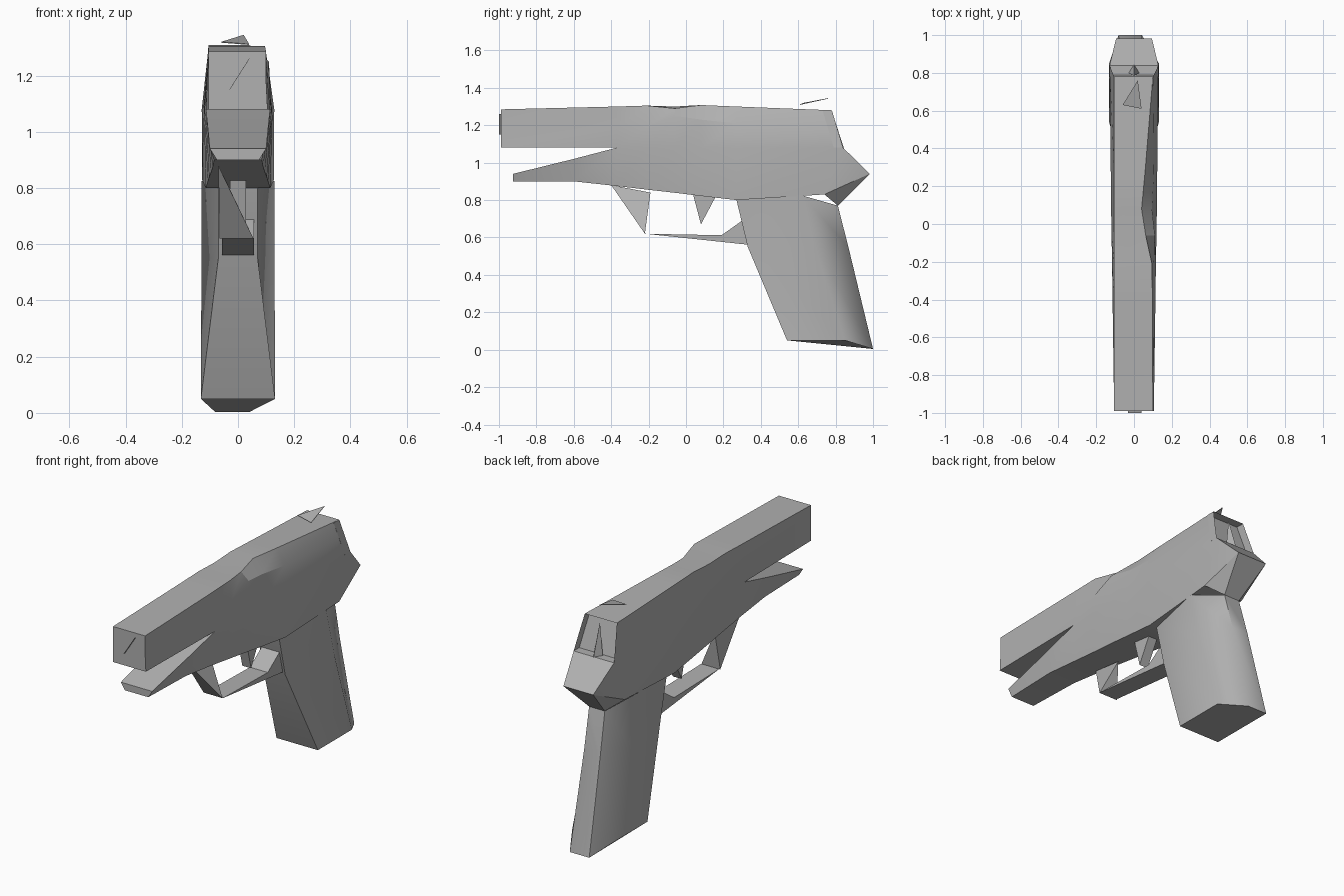
import bpy, bmesh, math

old = bpy.data.objects.get("Cube")
if old:
    bpy.data.objects.remove(old, do_unlink=True)

GREY = (0.44, 0.44, 0.44, 1)
mat = bpy.data.materials.new("plain grey")
mat.use_nodes = True
mat.diffuse_color = GREY
bsdf = mat.node_tree.nodes["Principled BSDF"]
bsdf.inputs["Base Color"].default_value = GREY
bsdf.inputs["Roughness"].default_value = 0.7


def finish(name, bm, smooth=None):
    bmesh.ops.recalc_face_normals(bm, faces=bm.faces[:])
    mesh = bpy.data.meshes.new(name)
    bm.to_mesh(mesh)
    bm.free()
    mesh.materials.append(mat)
    ob = bpy.data.objects.new(name, mesh)
    bpy.context.collection.objects.link(ob)
    if smooth:
        bpy.ops.object.select_all(action='DESELECT')
        ob.select_set(True)
        bpy.context.view_layer.objects.active = ob
        bpy.ops.object.shade_smooth_by_angle(angle=math.radians(smooth))


def loft(bm, rings, caps):
    """Skin a row of equal-sized point rings and cap the listed ends."""
    rows = [[bm.verts.new(p) for p in ring] for ring in rings]
    n = len(rows[0])
    for a, b in zip(rows, rows[1:]):
        for i in range(n):
            j = (i + 1) % n
            bm.faces.new((a[i], a[j], b[j], b[i]))
    for end in caps:
        bm.faces.new(rows[end])
    return rows


def extrude_profile(name, profile, half):
    """Side profile of (y, z) points, extruded across x."""
    bm = bmesh.new()
    loft(bm, [[(x, y, z) for y, z in profile] for x in (-half, half)], (0, -1))
    finish(name, bm)


def hull(name, points):
    bm = bmesh.new()
    for p in points:
        bm.verts.new(p)
    bmesh.ops.convex_hull(bm, input=bm.verts[:])
    finish(name, bm)


# Slide section: seam corners, right crease, right and left top edges
def slide_ring(y, w, crease, top, left_top, shear=0):
    return [(w, y + shear, 1.08), (crease[0], y + shear / 2, crease[1]),
            (top[0], y, top[1]), (-0.105, y, left_top),
            (-w, y + shear, 1.08)]


# Frame underside: y, z, half width
def under(y, z, w):
    return [(-w, y, z), (w, y, z)]


def frame_ring(y, low, high, wl, wh):
    return under(y, low, wl) + [(wh, y, high), (-wh, y, high)]


joint_slide = slide_ring(-0.37, 0.114, (0.105, 1.185), (0.097, 1.30), 1.30)
joint_under = under(-0.37, 0.875, 0.09)

bm = bmesh.new()
# Barrel end of the slide
loft(bm, [slide_ring(-0.99, 0.105, (0.10, 1.18), (0.10, 1.285), 1.285),
          joint_slide], (0,))
# Front rail of the frame
loft(bm, [frame_ring(-0.925, 0.90, 0.94, 0.075, 0.10),
          frame_ring(-0.60, 0.90, 1.02, 0.085, 0.108),
          joint_under + [joint_slide[0], joint_slide[-1]]], (0,))
# Slide and frame in one; the right top edge is cut in at the port
rows = loft(bm, [
    joint_under + joint_slide,
    under(-0.21, 0.856, 0.096)
    + slide_ring(-0.21, 0.116, (0.106, 1.19), (0.095, 1.305), 1.305),
    under(-0.06, 0.839, 0.103)
    + slide_ring(-0.06, 0.119, (0.11, 1.25), (0.062, 1.29), 1.30),
    under(0.08, 0.822, 0.108)
    + slide_ring(0.08, 0.121, (0.095, 1.23), (0.04, 1.308), 1.308),
    under(0.27, 0.80, 0.115)
    + slide_ring(0.27, 0.123, (0.105, 1.21), (0.058, 1.30), 1.30),
    under(0.74, 0.83, 0.128)
    + slide_ring(0.78, 0.129, (0.115, 1.18), (0.10, 1.28), 1.28, 0.06)], ())

# Tang behind the grip
bl, br, seam_r, crease, top_r, top_l, seam_l = rows[-1]
tip_l, tip_r = [bm.verts.new(p) for p in under(0.982, 0.94, 0.095)]
web_l, web_r = [bm.verts.new(p) for p in under(0.812, 0.77, 0.05)]
for face in ((seam_l, seam_r, tip_r, tip_l), (seam_r, br, tip_r),
             (seam_l, bl, tip_l), (br, web_r, tip_r), (bl, web_l, tip_l),
             (web_l, web_r, tip_r, tip_l)):
    bm.faces.new(face)

# Hollow behind the slide
rear = bm.faces.new((seam_r, crease, top_r, top_l, seam_l))
bmesh.ops.inset_region(bm, faces=[rear], thickness=0.015)
bmesh.ops.translate(bm, verts=rear.verts[:], vec=(0, -0.05, 0))
bmesh.ops.remove_doubles(bm, verts=bm.verts[:], dist=0.0005)
finish("slide_and_frame", bm, 20)


# Grip: front, side and back pairs, each as half width, y, z
def grip_ring(front, side, back, shift=0):
    pairs = [front, side, back]
    ring = ([(w, y, z) for w, y, z in pairs]
            + [(-w, y, z) for w, y, z in reversed(pairs)])
    for i in (2, 3):
        ring[i] = (ring[i][0] + shift,) + ring[i][1:]
    return ring


bm = bmesh.new()
loft(bm, [
    grip_ring((0.07, 0.27, 0.80), (0.129, 0.62, 0.825), (0.05, 0.812, 0.77)),
    grip_ring((0.07, 0.33, 0.55), (0.13, 0.69, 0.55), (0.052, 0.868, 0.55), -0.01),
    grip_ring((0.132, 0.54, 0.05), (0.132, 0.85, 0.05), (0.062, 1.0, 0.004), -0.02)],
    (-1,))
finish("grip", bm, 60)

# Trigger guard: twisted front strut and the lower bow
hull("guard_strut", [(-0.07, -0.40, 0.88), (-0.05, -0.19, 0.84),
                     (0.055, -0.22, 0.62), (-0.065, -0.22, 0.62)])
extrude_profile("guard_bow", [(-0.22, 0.62), (0.19, 0.612), (0.30, 0.69),
                              (0.345, 0.56)], 0.057)

# Trigger
extrude_profile("trigger", [(0.035, 0.84), (0.08, 0.67), (0.165, 0.83)], 0.028)

# Hammer spike in the rear hollow
hull("hammer", [(-0.03, 0.80, 1.07), (0.03, 0.80, 1.07),
                (0.0, 0.85, 1.06), (0.0, 0.785, 1.26)])

# Rear sight: a thin raised triangle
sight = [(-0.06, 0.63, 1.32), (0.04, 0.61, 1.312), (0.02, 0.76, 1.345)]
hull("rear_sight", sight + [(x, y, z - 0.003) for x, y, z in sight])

# Muzzle sliver: a thin slanted plate on the front of the slide
hull("muzzle_sliver", [(x + d, y, z) for x, z in ((-0.03, 1.15), (0.04, 1.26))
                       for d in (-0.001, 0.001) for y in (-1.0, -0.98)])
